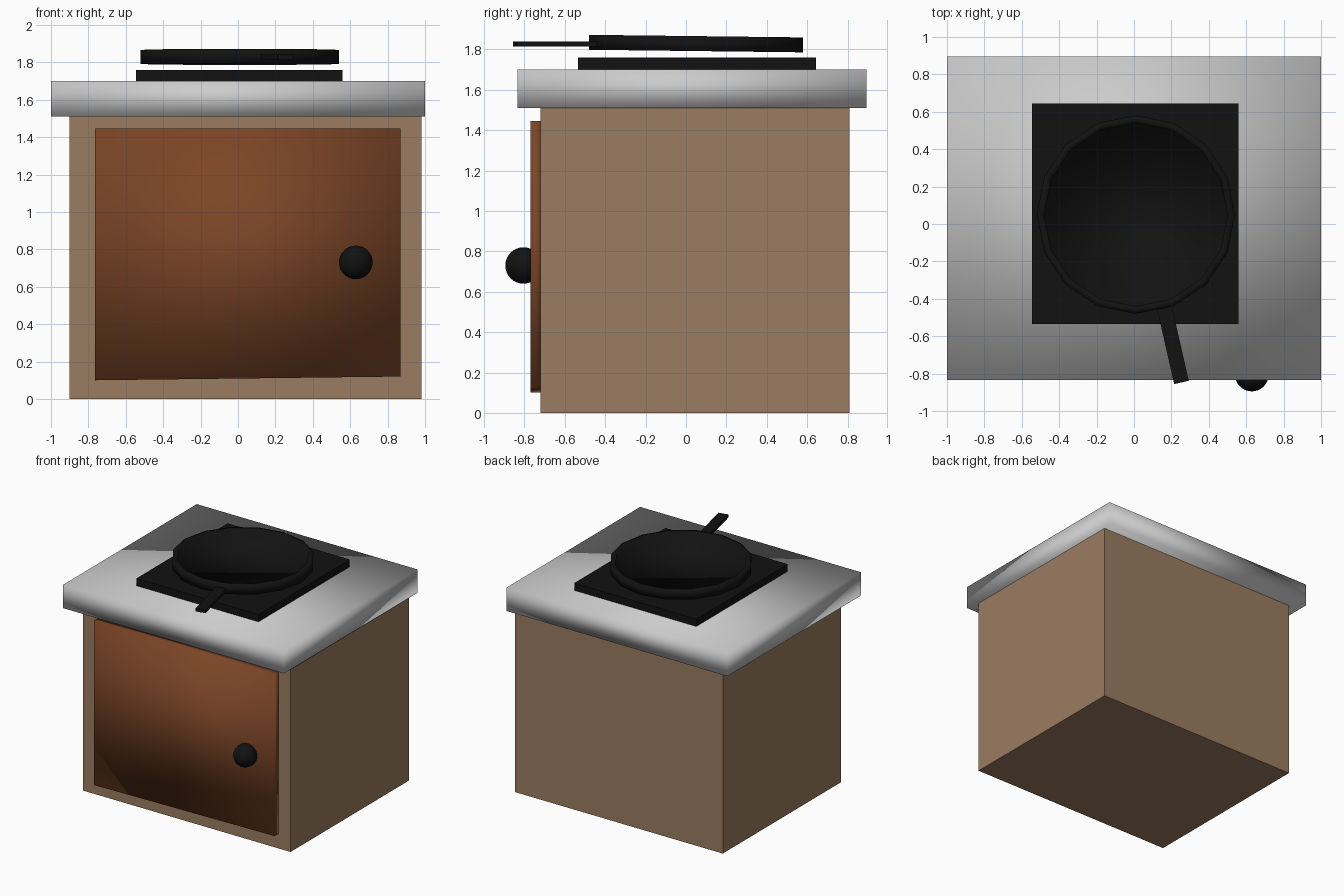
import bpy, bmesh
from math import radians, pi
from mathutils import Vector, Matrix

if "Cube" in bpy.data.objects:
    bpy.data.objects.remove(bpy.data.objects["Cube"])


def material(name, rgb):
    m = bpy.data.materials.new(name)
    m.diffuse_color = (*rgb, 1)
    m.use_nodes = True
    m.node_tree.nodes["Principled BSDF"].inputs["Base Color"].default_value = m.diffuse_color
    return m


WOOD = material("light_wood", (0.33, 0.20, 0.12))
BROWN = material("dark_wood", (0.20, 0.06, 0.02))
BLACK = material("black_iron", (0.006, 0.006, 0.006))


def finish(name, bm, mat=None, smooth=False):
    bmesh.ops.recalc_face_normals(bm, faces=bm.faces)
    for f in bm.faces:
        f.smooth = smooth
    me = bpy.data.meshes.new(name)
    bm.to_mesh(me)
    bm.free()
    ob = bpy.data.objects.new(name, me)
    bpy.context.collection.objects.link(ob)
    if mat:
        me.materials.append(mat)
    return ob


def box(name, lo, hi, mat=None, smooth=False):
    lo, hi = Vector(lo), Vector(hi)
    bm = bmesh.new()
    bmesh.ops.create_cube(bm, size=1)
    bmesh.ops.scale(bm, vec=hi - lo, verts=bm.verts)
    bmesh.ops.translate(bm, vec=(lo + hi) / 2, verts=bm.verts)
    return finish(name, bm, mat, smooth)


# Cabinet body and overhanging countertop
box("cabinet", (-0.90, -0.72, 0), (0.98, 0.81, 1.51), WOOD)
box("countertop", (-1, -0.835, 1.51), (1, 0.895, 1.70), smooth=True)

# Door, its bottom edge rising slightly to the right
door = box("door", (-0.765, -0.77, 0.10), (0.87, -0.715, 1.445), BROWN, True)
for v in door.data.vertices:
    if v.co.x > 0 and v.co.z < 0.5:
        v.co.z = 0.12

# Round door knob
bm = bmesh.new()
bmesh.ops.create_uvsphere(bm, u_segments=32, v_segments=16, radius=0.09)
bmesh.ops.translate(bm, vec=(0.63, -0.805, 0.73), verts=bm.verts)
finish("door_knob", bm, BLACK, True)

# Square burner plate
box("burner_plate", (-0.545, -0.535, 1.695), (0.56, 0.645, 1.76), BLACK)

# Sixteen-sided pan with a shallow hollow, tipped slightly
bm = bmesh.new()
bmesh.ops.create_cone(bm, cap_ends=True, segments=16, radius1=0.53,
                      radius2=0.53, depth=0.074)
top = max(bm.faces, key=lambda f: f.calc_center_median().z)
bmesh.ops.inset_region(bm, faces=[top], thickness=0.04)
floor = bmesh.ops.extrude_discrete_faces(bm, faces=[top])["faces"][0]
bmesh.ops.translate(bm, vec=(0, 0, -0.045), verts=floor.verts)
pan = finish("pan", bm, BLACK, True)
pan.location = (0.01, 0.05, 1.829)
pan.rotation_euler = (-0.012, 0, 0)

# Flat handle angled out of the pan's front
handle = box("pan_handle", (-0.04, -0.92, -0.0125), (0.04, -0.50, 0.0125), BLACK)
handle.location = (0.05, 0.05, 1.828)
handle.rotation_euler = (0, 0, radians(12.8))
